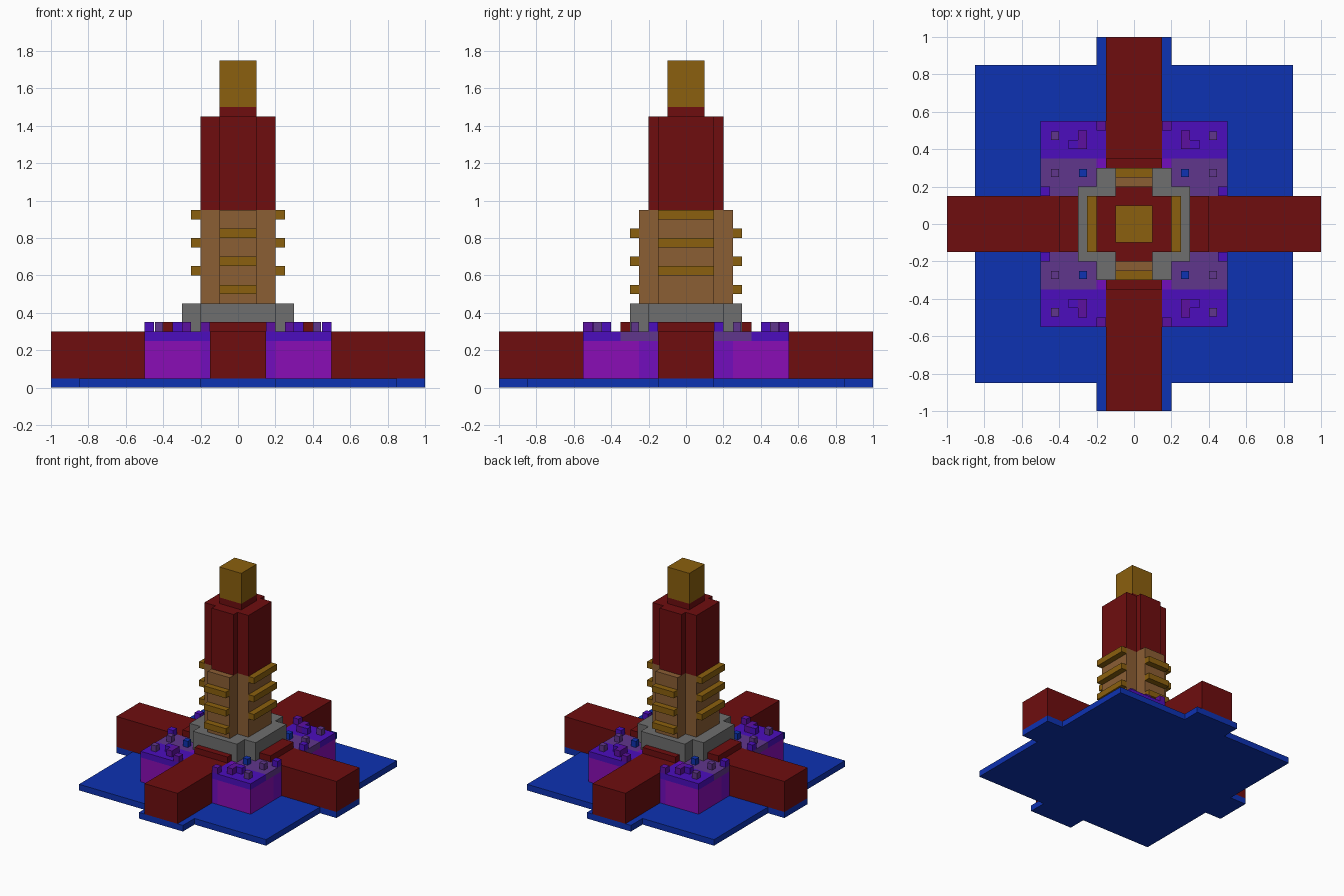
import bpy, bmesh

cube = bpy.data.objects.get("Cube")
if cube:
    bpy.data.objects.remove(cube, do_unlink=True)


def material(name, rgb):
    lin = [(c / 255 / 12.92) if c < 11 else ((c / 255 + 0.055) / 1.055) ** 2.4 for c in rgb]
    m = bpy.data.materials.new(name)
    m.use_nodes = True
    m.diffuse_color = (*lin, 1)
    m.node_tree.nodes["Principled BSDF"].inputs["Base Color"].default_value = (*lin, 1)
    return m


BLUE = material("blue", (13, 50, 178))
RED = material("dark red", (110, 13, 15))
MAGENTA = material("magenta", (138, 13, 182))
VIOLET = material("violet", (114, 13, 190))
INDIGO = material("indigo", (76, 13, 190))
PURPLE = material("deep purple", (92, 16, 160))
DUSTY = material("dusty purple", (96, 54, 140))
TAN = material("tan", (139, 94, 52))
GOLD = material("gold", (139, 96, 14))
GREY = material("grey", (110, 110, 110))


def finish(name, bm, mat):
    bmesh.ops.recalc_face_normals(bm, faces=bm.faces)
    me = bpy.data.meshes.new(name)
    bm.to_mesh(me)
    bm.free()
    me.materials.append(mat)
    bpy.context.collection.objects.link(bpy.data.objects.new(name, me))


def stepped(name, quarter, z0, z1, mat):
    """Prism whose outline is a quarter profile mirrored in x and y."""
    outline = (quarter + [(-x, y) for x, y in reversed(quarter)]
               + [(-x, -y) for x, y in quarter] + [(x, -y) for x, y in reversed(quarter)])
    bm = bmesh.new()
    face = bm.faces.new([bm.verts.new((x, y, z0)) for x, y in outline])
    top = bmesh.ops.extrude_face_region(bm, geom=[face])["geom"]
    bmesh.ops.translate(bm, vec=(0, 0, z1 - z0),
                        verts=[v for v in top if isinstance(v, bmesh.types.BMVert)])
    finish(name, bm, mat)


def cross(name, ax, ay, bx, by, z0, z1, mat):
    """Plus-shaped prism: bar ax by ay joined with bar bx by by."""
    stepped(name, [(ax, ay), (bx, ay), (bx, by)], z0, z1, mat)


def box(name, x0, x1, y0, y1, z0, z1, mat):
    bm = bmesh.new()
    bmesh.ops.create_cube(bm, size=1)
    for v in bm.verts:
        v.co = (x1 if v.co.x > 0 else x0, y1 if v.co.y > 0 else y0, z1 if v.co.z > 0 else z0)
    finish(name, bm, mat)


# Ground plate with tabs, and the crossing wings
stepped("base_plate", [(1, .15), (.85, .15), (.85, .85), (.2, .85), (.2, 1)], 0, .05, BLUE)
cross("wings", 1, .15, .15, 1, .05, .3, RED)

# Tower, from the collar up
cross("collar", .3, .2, .2, .3, .3, .45, GREY)
cross("lower_shaft", .2, .15, .1, .25, .45, .95, TAN)
cross("upper_shaft", .2, .15, .1, .2, .95, 1.45, RED)
box("cap_step", -.1, .1, -.1, .1, 1.45, 1.5, RED)
box("cap", -.1, .1, -.1, .1, 1.5, 1.75, GOLD)

# Ledges on the shaft and low steps on the wings
for s, x_name, y_name in ((1, "left", "back"), (-1, "right", "front")):
    for i in range(3):
        z = .5 + .15 * i
        box(f"{y_name}_ledge_{i + 1}", -.1, .1, *sorted((s * .25, s * .3)), z, z + .05, GOLD)
        box(f"{x_name}_ledge_{i + 1}", *sorted((s * .2, s * .25)), -.15, .15,
            z + .1, z + .15, GOLD)
    box(f"{y_name}_wing_step", -.15, .15, *sorted((s * .3, s * .35)), .3, .35, RED)
    box(f"{x_name}_wing_step", *sorted((s * .3, s * .4)), -.15, .15, .3, .35, RED)

# Corner blocks: name, x range, y range, z range, colour for one quarter
PARTS = [
    ("block_core", .2, .5, .25, .55, .05, .25, MAGENTA),
    ("block_inner_wall", .15, .2, .15, .55, .05, .25, VIOLET),
    ("block_side_wall", .2, .5, .15, .25, .05, .25, VIOLET),
    ("outer_roof", .15, .5, .35, .55, .25, .3, INDIGO),
    ("inner_roof", .2, .5, .15, .35, .25, .3, DUSTY),
    ("inner_roof_strip", .15, .2, .15, .3, .25, .3, DUSTY),
    ("inner_roof_corner", .15, .2, .3, .35, .25, .3, VIOLET),
]
# Small cubes on the roofs: lower corner and colour
CUBES = [
    ("edge_cube", .45, .15, INDIGO),
    ("wing_cube", .15, .5, PURPLE),
    ("outer_cube", .4, .45, DUSTY),
    ("inner_cube", .4, .25, DUSTY),
    ("blue_cube", .25, .25, BLUE),
    ("bent_cube_top", .25, .45, PURPLE),
    ("bent_cube_corner", .25, .4, PURPLE),
    ("bent_cube_foot", .3, .4, INDIGO),
]
for name, x, y, mat in CUBES:
    # loose cubes are slightly smaller than the flush ones
    w = .045 if name in ("outer_cube", "inner_cube", "blue_cube") else .05
    PARTS.append((name, x, x + w, y, y + w, .3, .35, mat))

for sx, x_name in ((1, "left"), (-1, "right")):
    for sy, y_name in ((1, "back"), (-1, "front")):
        for name, x0, x1, y0, y1, z0, z1, mat in PARTS:
            box(f"{y_name}_{x_name}_{name}", *sorted((sx * x0, sx * x1)),
                *sorted((sy * y0, sy * y1)), z0, z1, mat)
